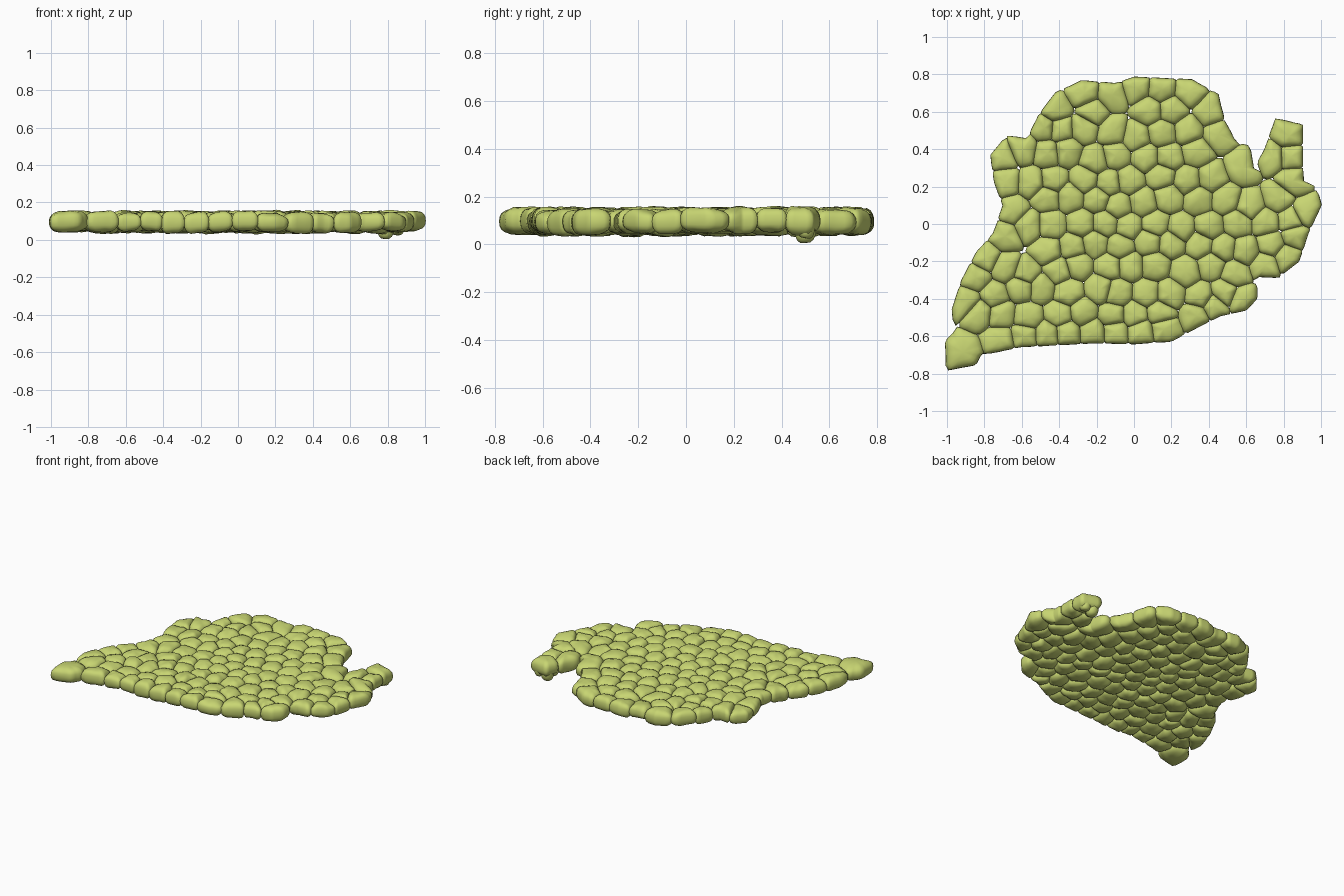
import bpy, math, random
from mathutils import Vector, noise

if "Cube" in bpy.data.objects:
    bpy.data.objects.remove(bpy.data.objects["Cube"])
random.seed(7)

# Outline of the paved patch, seen from above
OUTLINE = [Vector(p) for p in [
    (-1, -.78), (-.85, -.75), (-.82, -.70), (-.6, -.655), (-.2, -.635), (.0, -.64), (.2, -.625),
    (.38, -.53), (.46, -.49), (.6, -.46), (.655, -.4), (.66, -.28), (.77, -.285), (.88, -.2),
    (.93, -.05), (1.0, .1), (.97, .2), (.905, .23), (.9, .35), (.9, .53), (.76, .56), (.70, .4),
    (.64, .29), (.62, .41), (.54, .44), (.48, .56), (.45, .69), (.31, .77), (.0, .785), (-.1, .75),
    (-.28, .765), (-.42, .7), (-.51, .58), (-.57, .455), (-.68, .47), (-.765, .37), (-.745, .22),
    (-.70, .1), (-.75, -.05), (-.84, -.15), (-.92, -.3), (-.97, -.45), (-.96, -.58), (-1.005, -.63)]]
EDGES = list(zip(OUTLINE, OUTLINE[1:] + OUTLINE[:1]))


def cross(a, b):
    return a.x * b.y - a.y * b.x


def inside(p):
    hit = False
    for a, b in EDGES:
        if (a.y > p.y) != (b.y > p.y) and p.x < a.x + (p.y - a.y) / (b.y - a.y) * (b.x - a.x):
            hit = not hit
    return hit


def edge_distance(p):
    best = 9
    for a, b in EDGES:
        t = max(0, min(1, (p - a).dot(b - a) / (b - a).length_squared))
        best = min(best, (p - a - (b - a) * t).length)
    return best


# Stone centres: a row along the rim, then a jittered staggered grid inside it
rim = [Vector((-.915, -.685)), Vector((.83, .47))]
walk = 0.0
for a, b in EDGES:
    d = (b - a).normalized()
    n = Vector((-d.y, d.x))
    while walk < (b - a).length:
        p = a + d * walk + n * random.uniform(.055, .065)
        if inside(p) and edge_distance(p) > .04 and all((p - q).length > .085 for q in rim):
            rim.append(p)
        walk += random.uniform(.10, .15)
    walk -= (b - a).length
inner = []
for j in range(-8, 9):
    for i in range(-9, 10):
        p = Vector((i * .138 + (j % 2) * .069, j * .122))
        p += Vector((random.uniform(-.028, .028), random.uniform(-.028, .028)))
        if inside(p) and edge_distance(p) > .105 and all((p - q).length > .085 for q in rim):
            inner.append(p)
centres = rim + inner


def reach(c, u):
    """Distance from a stone centre to its joint in direction u, corners rounded."""
    total = .15 ** -12
    for o in centres:
        v = o - c
        k = v.dot(u)
        if 0 < v.length < .36 and k > 1e-4:
            total += (v.length_squared / 2 / k) ** -12
    for a, b in EDGES:
        e = b - a
        den = cross(u, e)
        if abs(den) > 1e-6:
            t, s = cross(a - c, e) / den, cross(a - c, u) / den
            if t > 0 and 0 <= s <= 1:
                total += t ** -12
    return total ** (-1 / 12)


SEG = 28
PROFILE = [math.radians(a) for a in (-72, -52, -34, -18, 0, 18, 34, 52, 72)]


def add_stone(verts, faces, c, radii, low, high):
    """Closed pillow-shaped pebble with a lumpy surface."""
    base, mid, half = len(verts), (low + high) / 2, (high - low) / 2
    tilt = Vector((random.uniform(-.1, .1), random.uniform(-.1, .1)))
    seed = Vector((random.random() * 50, random.random() * 50, 0))
    verts.append((c.x, c.y, low))
    for f in PROFILE:
        w = math.cos(f) ** .62
        z = half * math.copysign(abs(math.sin(f)) ** .85, f)
        for k in range(SEG):
            g = 2 * math.pi * k / SEG
            off = Vector((math.cos(g), math.sin(g))) * radii[k] * w
            lump = noise.noise(seed + Vector((off.x, off.y, z)) * 18) * .007
            q = c + off * (1 + lump * 4)
            verts.append((q.x, q.y, mid + z + (tilt.dot(off) + lump) * abs(math.sin(f))))
    verts.append((c.x, c.y, high))
    top, last = len(verts) - 1, base + 1 + (len(PROFILE) - 1) * SEG
    for k in range(SEG):
        n = (k + 1) % SEG
        faces.append((base, base + 1 + n, base + 1 + k))
        faces.append((top, last + k, last + n))
        for r in range(len(PROFILE) - 1):
            s = base + 1 + r * SEG
            faces.append((s + k, s + n, s + SEG + n, s + SEG + k))


mat = bpy.data.materials.new("moss green")
mat.diffuse_color = (.58, .67, .17, 1)
mat.use_nodes = True
mat.node_tree.nodes["Principled BSDF"].inputs["Base Color"].default_value = mat.diffuse_color


def make_object(name, verts, faces):
    mesh = bpy.data.meshes.new(name)
    mesh.from_pydata(verts, [], faces)
    mesh.materials.append(mat)
    mesh.shade_smooth()
    bpy.context.collection.objects.link(bpy.data.objects.new(name, mesh))


# Rim stones and inner paving stones
for name, group in (("rim_stones", rim), ("inner_stones", inner)):
    verts, faces = [], []
    for c in group:
        radii = [1.06 * reach(c, Vector((math.cos(2 * math.pi * k / SEG), math.sin(2 * math.pi * k / SEG))))
                 for k in range(SEG)]
        add_stone(verts, faces, c, radii, random.uniform(.033, .05), random.uniform(.143, .158))
    make_object(name, verts, faces)

# Small pebbles hanging under the tip of the prong
verts, faces = [], []
for x, y, r, low in ((.79, .5, .045, .005), (.85, .5, .04, .025), (.77, .46, .04, .03)):
    add_stone(verts, faces, Vector((x, y)), [r] * SEG, low, .13)
make_object("hanging_pebbles", verts, faces)
